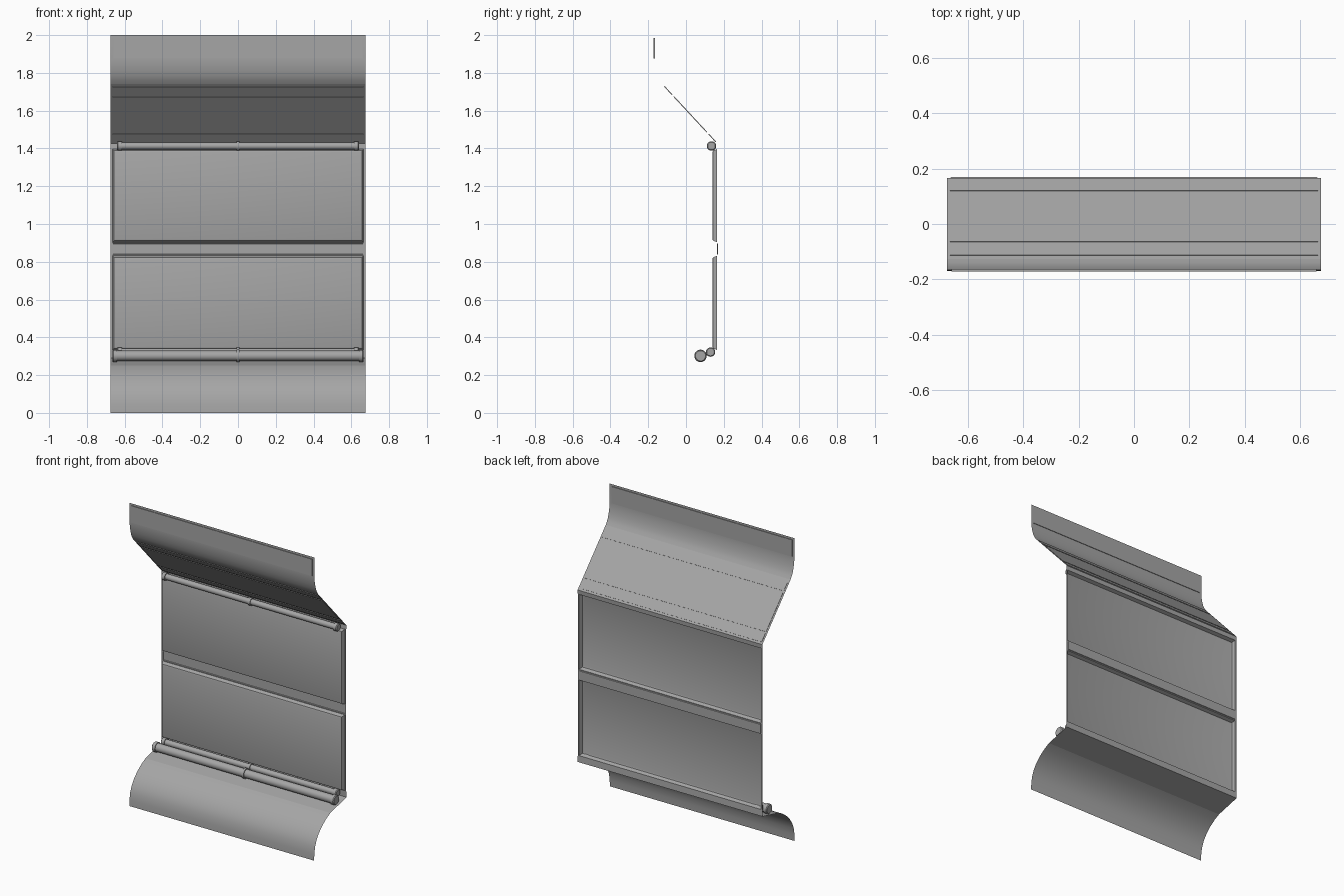
import bpy, bmesh, math
from mathutils import Vector

if "Cube" in bpy.data.objects:
    bpy.data.objects.remove(bpy.data.objects["Cube"])

grey = bpy.data.materials.new("plain_grey")
grey.diffuse_color = (0.38, 0.38, 0.38, 1)
grey.use_nodes = True
grey.node_tree.nodes["Principled BSDF"].inputs["Base Color"].default_value = grey.diffuse_color
W = 0.675  # half width of the wall


def finish(name, bm, angle=25):
    me = bpy.data.meshes.new(name)
    bm.to_mesh(me)
    bm.free()
    me.materials.append(grey)
    ob = bpy.data.objects.new(name, me)
    bpy.context.collection.objects.link(ob)
    bpy.ops.object.select_all(action='DESELECT')
    ob.select_set(True)
    bpy.context.view_layer.objects.active = ob
    bpy.ops.object.shade_smooth_by_angle(angle=math.radians(angle))
    return ob


def sheet(name, profile, half=W):
    """Sweep a (y, z) profile, listed bottom to top, across x."""
    bm = bmesh.new()
    rows = [[bm.verts.new((s * half, y, z)) for s in (-1, 1)] for y, z in profile]
    for a, b in zip(rows, rows[1:]):
        bm.faces.new((a[0], a[1], b[1], b[0]))
    return finish(name, bm)


def plate(name, a, b, half, thick):
    """Thin plate between two (y, z) points, centred on that line."""
    d = Vector((b[0] - a[0], b[1] - a[1])).normalized()
    n = Vector((-d.y, d.x)) * thick / 2
    bm = bmesh.new()
    ring = [Vector(a) - n, Vector(b) - n, Vector(b) + n, Vector(a) + n]
    l, r = [[bm.verts.new((s * half, p.x, p.y)) for p in ring] for s in (-1, 1)]
    for i in range(4):
        j = (i + 1) % 4
        bm.faces.new((l[i], l[j], r[j], r[i]))
    bm.faces.new(l)
    bm.faces.new(r)
    bmesh.ops.recalc_face_normals(bm, faces=bm.faces)
    return finish(name, bm)


def rect(bm, half, z0, z1, y):
    return [bm.verts.new(c) for c in
            ((-half, y, z0), (half, y, z0), (half, y, z1), (-half, y, z1))]


def pressed_panel(name, z0, z1, rings):
    """Panel made of nested rectangles; each ring is (inset, y)."""
    bm = bmesh.new()
    loops = [rect(bm, W - i, z0 + k, z1 - k, y) for i, k, y in rings]
    for a, b in zip(loops, loops[1:]):
        for i in range(4):
            j = (i + 1) % 4
            bm.faces.new((a[i], a[j], b[j], b[i]))
    bm.faces.new(loops[-1])
    return finish(name, bm)


def pipe(name, y, z, steps):
    """Horizontal pipe turned from mirrored (x, radius) steps."""
    pts = [(-x, r) for x, r in reversed(steps)] + steps
    bm = bmesh.new()
    n = 20
    rings = [[bm.verts.new((x, y + r * math.cos(2 * math.pi * k / n),
                            z + r * math.sin(2 * math.pi * k / n)))
              for k in range(n)] for x, r in pts]
    for a, b in zip(rings, rings[1:]):
        for k in range(n):
            m = (k + 1) % n
            bm.faces.new((a[k], a[m], b[m], b[k]))
    bm.faces.new(rings[0])
    bm.faces.new(rings[-1])
    bmesh.ops.recalc_face_normals(bm, faces=bm.faces)
    return finish(name, bm)


# curved apron and sill at the bottom
sheet("lower_apron", [(-.17, 0), (-.168, .04), (-.161, .085), (-.145, .125),
                      (-.118, .165), (-.082, .2), (-.04, .23), (0, .25)])
sheet("sill", [(0, .25), (.167, .29)])

# vertical wall: two pressed panels, middle rail and edge bands
F = .165
pressed_panel("lower_panel", .33, .835,
              [(0, 0, F), (.01, .003, F), (.018, .012, .143), (.028, .02, .14)])
pressed_panel("upper_panel", .90, 1.40,
              [(0, 0, F), (.01, .003, F), (.018, .012, .143), (.028, .02, .14)])
pressed_panel("middle_rail", .835, .90,
              [(0, 0, F), (.012, .003, F), (.014, .005, .169)])
sheet("lower_band", [(.167, .29), (F, .33)])
sheet("upper_band", [(F, 1.40), (.167, 1.425)])

# sloped upper panel flowing into the vertical header
sheet("slanted_panel", [(.167, 1.425), (-.127, 1.742)])
sheet("header", [(-.127, 1.742), (-.139, 1.76), (-.149, 1.78), (-.158, 1.81),
                 (-.164, 1.84), (-.167, 1.87), (-.167, 2.0)])
plate("header_plate", (-.167, 1.875), (-.167, 1.986), .66, .008)


# thin trim plates on the slope
def slope(z):
    t = (z - 1.425) / (1.742 - 1.425)
    return (.167 - .294 * t, z)


for name, z0, z1 in (("slope_lower_strip", 1.435, 1.476),
                     ("slope_main_plate", 1.485, 1.675),
                     ("slope_upper_strip", 1.684, 1.728)):
    plate(name, slope(z0), slope(z1), .664, .005)

# pipes with a centre collar and end caps
pipe("top_pipe", .135, 1.413,
     [(.008, .024), (.008, .019), (.615, .019), (.615, .025), (.636, .025), (.641, .02)])
pipe("lower_small_pipe", .13, .322,
     [(.008, .024), (.008, .019), (.615, .019), (.615, .025), (.636, .025), (.641, .02)])
pipe("lower_large_pipe", .077, .302,
     [(.008, .033), (.008, .027), (.64, .027), (.64, .032), (.66, .032), (.665, .027)])
